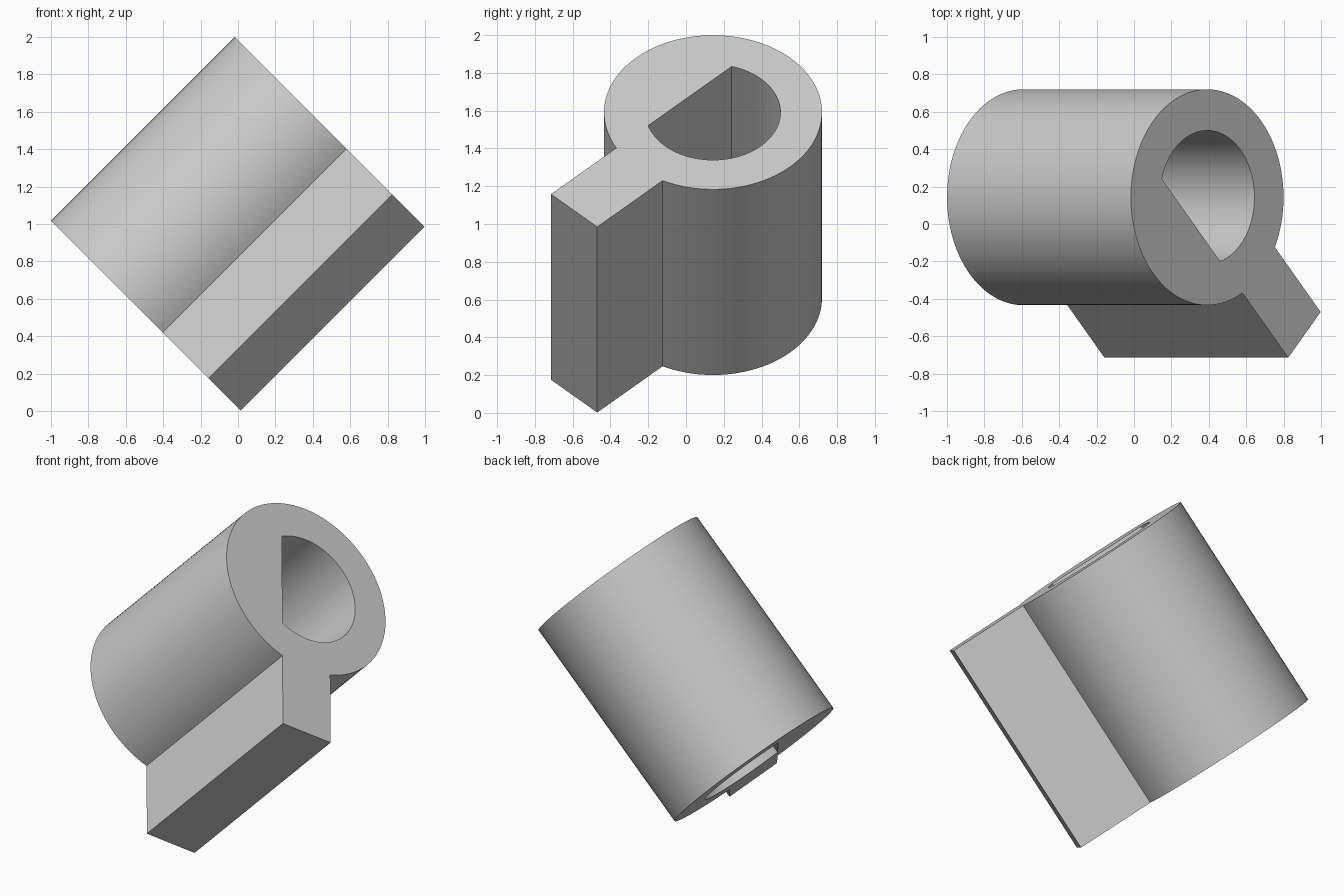
import bpy, bmesh
from math import asin, cos, sin, pi, radians, sqrt
from mathutils import Matrix, Vector

if "Cube" in bpy.data.objects:
    bpy.data.objects.remove(bpy.data.objects["Cube"], do_unlink=True)

OUTER, BORE = 0.577, 0.357      # hub and bore radii
HALF = 0.173                    # half lever width, also distance to the bore flat
REACH = 1.04                    # lever tip distance from the hub axis
LENGTH = 1.39

grey = bpy.data.materials.new("mid grey")
grey.use_nodes = True
colour = (0.6, 0.6, 0.6, 1)
grey.diffuse_color = colour
grey.node_tree.nodes["Principled BSDF"].inputs["Base Color"].default_value = colour


def arc(radius, start, end, steps):
    angles = [start + (end - start) * i / steps for i in range(steps + 1)]
    return [(radius * cos(a), radius * sin(a)) for a in angles]


def add_loop(bm, points):
    verts = [bm.verts.new((x, y, -LENGTH / 2)) for x, y in points]
    return [bm.edges.new((v, verts[i - 1])) for i, v in enumerate(verts)]


# Hub outline running into the straight lever, and the D-shaped bore
neck = asin(HALF / OUTER)
outline = arc(OUTER, neck, 2 * pi - neck, 96) + [(REACH, -HALF), (REACH, HALF)]
flat = asin(HALF / BORE)
bore = arc(BORE, -flat, pi + flat, 64)

# Fill the profile around the bore and extrude it along the hub axis
bm = bmesh.new()
edges = add_loop(bm, outline) + add_loop(bm, bore)
bmesh.ops.triangle_fill(bm, edges=edges, use_beauty=True)
result = bmesh.ops.extrude_face_region(bm, geom=bm.faces[:], use_keep_orig=True)
top = [g for g in result["geom"] if isinstance(g, bmesh.types.BMVert)]
bmesh.ops.translate(bm, verts=top, vec=(0, 0, LENGTH))
bmesh.ops.recalc_face_normals(bm, faces=bm.faces[:])

mesh = bpy.data.meshes.new("hub_with_lever")
bm.to_mesh(mesh)
bm.free()
mesh.materials.append(grey)
hub = bpy.data.objects.new("hub_with_lever", mesh)
bpy.context.collection.objects.link(hub)

# Tilt the axis 45 degrees, with the lever pointing forward and down
s = sqrt(0.5)
lever_dir = Vector((0.5, -s, -0.5))
side_dir = Vector((0.5, s, -0.5))
axis_dir = Vector((s, 0, s))
turn = Matrix((lever_dir, side_dir, axis_dir)).transposed().to_4x4()
mesh.transform(Matrix.Translation((-0.1, 0.143, 1.1)) @ turn)

bpy.ops.object.select_all(action="DESELECT")
hub.select_set(True)
bpy.context.view_layer.objects.active = hub
bpy.ops.object.shade_smooth_by_angle(angle=radians(30))
